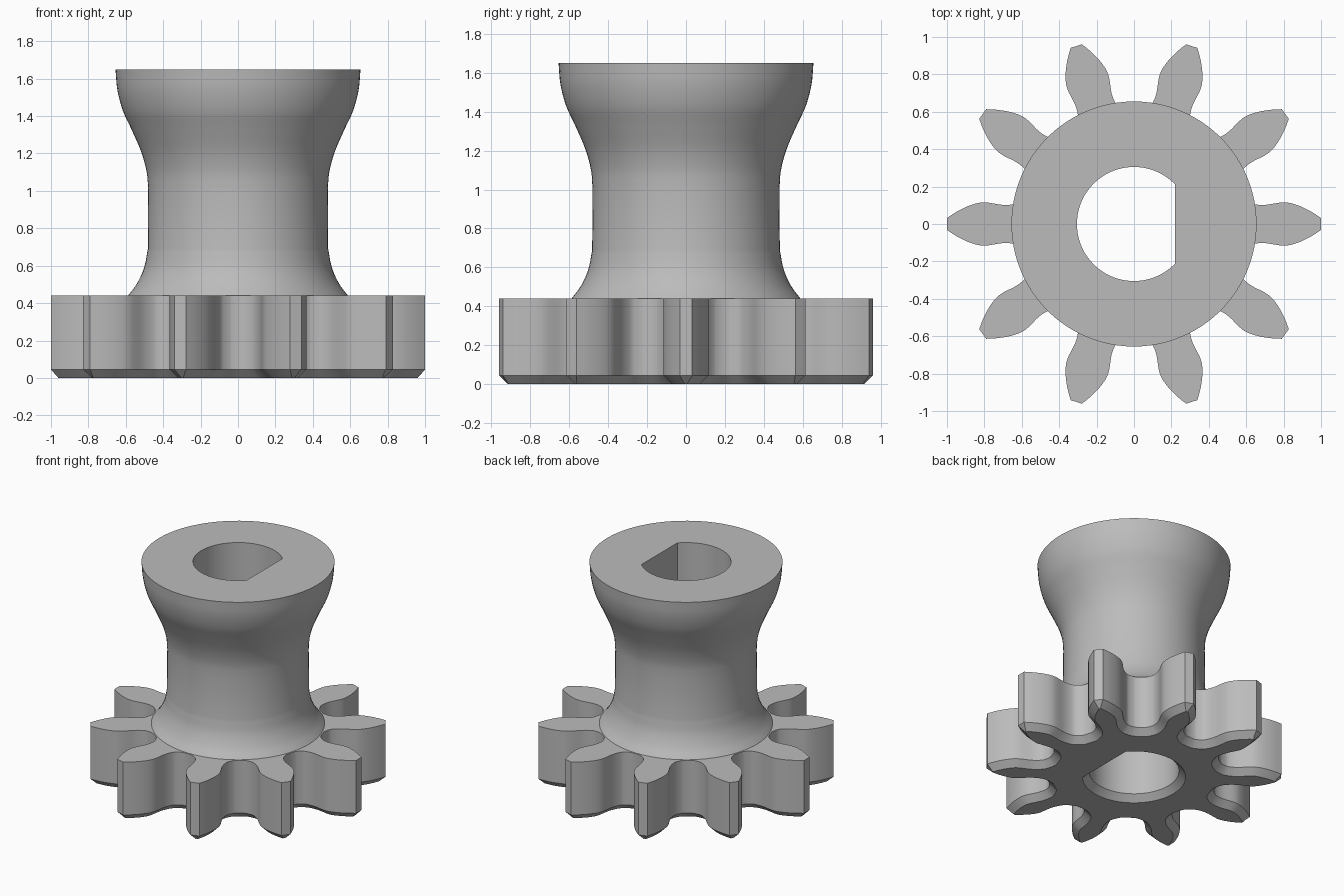
import bpy, bmesh
from math import acos, cos, sin, pi, radians
from mathutils import Vector, Matrix

cube = bpy.data.objects.get("Cube")
if cube:
    bpy.data.objects.remove(cube)

GEAR_TOP, TOP, CHAMFER, TEETH = 0.44, 1.65, 0.045, 10

grey = bpy.data.materials.new("grey_plastic")
grey.use_nodes = True
grey.diffuse_color = (0.5, 0.5, 0.5, 1)
grey.node_tree.nodes["Principled BSDF"].inputs["Base Color"].default_value = (0.5, 0.5, 0.5, 1)


def smooth_path(points, steps):
    """Catmull-Rom curve through 2D points."""
    p = [Vector(q) for q in points]
    p = [2 * p[0] - p[1]] + p + [2 * p[-1] - p[-2]]
    path = []
    for a, b, c, d in zip(p, p[1:], p[2:], p[3:]):
        for i in range(steps):
            t = i / steps
            path.append(0.5 * (2 * b + (c - a) * t + (2 * a - 5 * b + 4 * c - d) * t**2
                               + (3 * b - a - 3 * c + d) * t**3))
    return path + [p[-2]]


def inset(loop, amount):
    """Mitred inward offset of a counter-clockwise loop."""
    result = []
    for i, p in enumerate(loop):
        d1 = (p - loop[i - 1]).normalized()
        d2 = (loop[(i + 1) % len(loop)] - p).normalized()
        n1, n2 = Vector((-d1.y, d1.x)), Vector((-d2.y, d2.x))
        result.append(p + (n1 + n2) * amount / (1 + n1.dot(n2)))
    return result


def loft(name, levels):
    """Capped solid through (loop, height) levels of equal point count."""
    bm = bmesh.new()
    rings = [[bm.verts.new((p.x, p.y, z)) for p in loop] for loop, z in levels]
    n = len(rings[0])
    for low, high in zip(rings, rings[1:]):
        for i in range(n):
            j = (i + 1) % n
            bm.faces.new((low[i], low[j], high[j], high[i]))
    bm.faces.new(rings[0][::-1])
    bm.faces.new(rings[-1])
    mesh = bpy.data.meshes.new(name)
    bm.to_mesh(mesh)
    bm.free()
    mesh.materials.append(grey)
    obj = bpy.data.objects.new(name, mesh)
    bpy.context.collection.objects.link(obj)
    return obj


def circle(radius, count=96):
    return [Vector((radius * cos(2 * pi * i / count), radius * sin(2 * pi * i / count)))
            for i in range(count)]


# Toothed wheel: half a tooth, mirrored and repeated round the axis
half = smooth_path([(0.58, 0.15), (0.602, 0.128), (0.635, 0.108), (0.70, 0.102),
                    (0.80, 0.116), (0.87, 0.102), (0.94, 0.07), (1.0, 0.032)], 4)
tooth = [Vector((p.x, -p.y)) for p in half] + half[::-1]
outline = []
for k in range(TEETH):
    turn = Matrix.Rotation(2 * pi * k / TEETH, 2)
    outline += [turn @ p for p in tooth]
    outline.append(Matrix.Rotation(2 * pi * (k + 0.5) / TEETH, 2) @ Vector((0.597, 0)))
gear = loft("gear_wheel", [(inset(outline, CHAMFER), 0), (outline, CHAMFER), (outline, GEAR_TOP)])

# Flared hub
profile = smooth_path([(0.588, GEAR_TOP), (0.54, 0.505), (0.502, 0.59), (0.482, 0.69)], 5)
profile += smooth_path([(0.48, 1.0), (0.488, 1.1), (0.518, 1.21), (0.57, 1.33),
                        (0.616, 1.43), (0.645, 1.54), (0.655, TOP)], 4)
hub = loft("flared_hub", [(circle(p.x), p.y) for p in profile])

# D-shaped bore, chamfered at the bottom
RADIUS, FLAT = 0.305, 0.22
start = acos(FLAT / RADIUS)
bore = [Vector((RADIUS * cos(a), RADIUS * sin(a)))
        for a in (start + (2 * pi - 2 * start) * i / 64 for i in range(65))]
cutter = loft("bore_cutter", [(inset(bore, -2 * CHAMFER), -CHAMFER), (bore, CHAMFER),
                              (bore, TOP + 0.1)])
cutter.hide_render = True

for obj in (gear, hub):
    bpy.ops.object.select_all(action='DESELECT')
    obj.select_set(True)
    bpy.context.view_layer.objects.active = obj
    cut = obj.modifiers.new("bore", 'BOOLEAN')
    cut.operation, cut.solver, cut.object = 'DIFFERENCE', 'EXACT', cutter
    bpy.ops.object.modifier_apply(modifier=cut.name)
    bpy.ops.object.shade_smooth_by_angle(angle=radians(28))

bpy.data.objects.remove(cutter)
